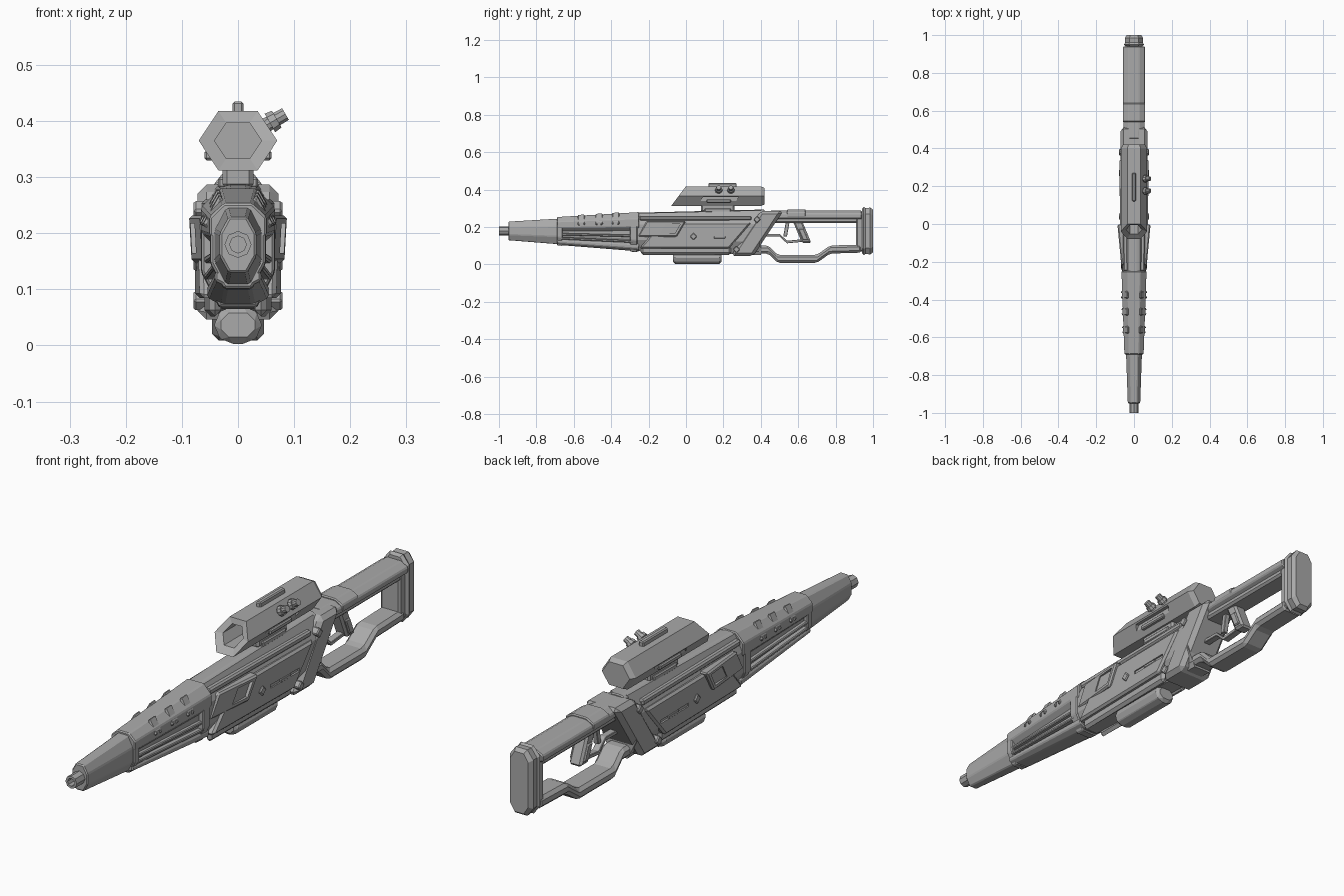
import bpy, bmesh, math
from mathutils import Matrix

cube = bpy.data.objects.get("Cube")
if cube:
    bpy.data.objects.remove(cube)

grey = bpy.data.materials.new("gunmetal grey")
grey.use_nodes = True
shade = (.4, .4, .4, 1)
grey.diffuse_color = shade
grey.node_tree.nodes["Principled BSDF"].inputs["Base Color"].default_value = shade


def finish(name, bm, bevel=0, mirror=False):
    bmesh.ops.recalc_face_normals(bm, faces=bm.faces)
    mesh = bpy.data.meshes.new(name)
    bm.to_mesh(mesh)
    bm.free()
    mesh.materials.append(grey)
    part = bpy.data.objects.new(name, mesh)
    bpy.context.collection.objects.link(part)
    if bevel:
        chamfer = part.modifiers.new("chamfer", 'BEVEL')
        chamfer.width, chamfer.segments = bevel, 1
        chamfer.limit_method, chamfer.angle_limit = 'ANGLE', math.radians(25)
    if mirror:
        part.modifiers.new("mirror", 'MIRROR')
    return part


def loft(name, rings, bevel=0, mirror=False):
    """Skin rings of equal length and cap both ends."""
    bm = bmesh.new()
    loops = [[bm.verts.new(point) for point in ring] for ring in rings]
    for near, far in zip(loops, loops[1:]):
        for i in range(len(near)):
            bm.faces.new((near[i - 1], near[i], far[i], far[i - 1]))
    bm.faces.new(loops[0])
    bm.faces.new(loops[-1])
    return finish(name, bm, bevel, mirror)


def cut(part, cutter):
    """Cut a pocket and discard the cutter."""
    cutter.hide_render = True
    pocket = part.modifiers.new("pocket", 'BOOLEAN')
    pocket.object, pocket.solver = cutter, 'EXACT'
    bpy.context.view_layer.update()
    graph = bpy.context.evaluated_depsgraph_get()
    mesh = bpy.data.meshes.new_from_object(part.evaluated_get(graph))
    part.modifiers.clear()
    part.data = mesh
    bpy.data.objects.remove(cutter)


# The tapering envelope that the whole front half follows
def height(y, share):
    top = .29 + .06 * min(y, 0)
    bottom = .05 - .08 * min(y, 0)
    return bottom + (top - bottom) * share


def width(y):
    return .07 + .035 * min(y, 0)


# Cross-sections
def octa(y, top, bottom, wide, shoulder=.3):
    drop = (top - bottom) * shoulder
    half = [(wide / 2, top), (wide, top - drop), (wide, bottom + drop), (wide / 2, bottom)]
    return [(x, y, z) for x, z in half] + [(-x, y, z) for x, z in reversed(half)]


def section(y, grow=0, low=0, high=1, narrow=1):
    return octa(y, height(y, high) + grow, height(y, low) - grow, width(y) * narrow + grow)


def polygon(y, radius, sides, z, squash=1, lean=0):
    ring = []
    for i in range(sides):
        angle = math.tau * i / sides
        rise = radius * squash * math.sin(angle)
        ring.append((radius * math.cos(angle), y + lean * rise, z + rise))
    return ring


# Side outlines in y and z
def quad(front, back, low, high, lean=0):
    return [(front, low), (back, low), (back + lean, high), (front + lean, high)]


def ribbon(path, thick):
    return ([(y, z + thick / 2) for y, z in path]
            + [(y, z - thick / 2) for y, z in reversed(path)])


# Part builders
def hull(name, front, back, bevel=0, **shape):
    return loft(name, [section(front, **shape), section(back, **shape)], bevel)


def central(name, outline, half, bevel=.008):
    return loft(name, [[(x, y, z) for y, z in outline] for x in (-half, half)], bevel)


def plate(name, outline, proud, inner=.03, flare=0, bevel=.006):
    """A pair of side plates standing proud of the envelope."""
    return loft(name, [[(inner, y, z) for y, z in outline],
                       [(width(y) + proud + flare * y, y, z) for y, z in outline]], bevel, True)


# Barrel
loft("muzzle", [polygon(y, radius, 8, .18) for y, radius in
                [(-.94, .024), (-1, .024), (-1, .015), (-.96, .015)]])
hull("barrel_shroud", -.95, -.67, bevel=.004, grow=-.004)

# Handguard
hull("handguard_core", -.68, -.25, grow=-.014)
hull("handguard_upper", -.69, -.25, bevel=.004, grow=.005, low=.5)
hull("handguard_lower", -.69, -.25, bevel=.004, high=.25, narrow=.9)
hull("front_collar", -.69, -.66, bevel=.004, grow=.003)
hull("rear_collar", -.3, -.26, bevel=.004, grow=.005)
for share in (.25, .4):
    rib = ribbon([(y, height(y, share)) for y in (-.67, -.28)], .012)
    plate("handguard_rib", rib, proud=0, bevel=.003)

# Clips over the handguard shoulders
for y in (-.56, -.465, -.375):
    ends = []
    for end in (y - .02, y + .02):
        outer = section(end, grow=.014)[:2]
        inner = section(end, grow=-.01)[:2]
        ends.append(outer + inner[::-1])
    clip = loft("handguard_clip", ends, bevel=.005, mirror=True)
    notch = quad(y - .009, y + .009, .18, height(y, .8))
    cut(clip, plate("clip_notch", notch, proud=.1, inner=.05, bevel=0))

# Main body and armour
hull("main_body", -.27, .4)
hull("top_spine", -.3, .42, bevel=.004, grow=.004, low=.9, narrow=.5)
plate("shoulder_plate", quad(-.25, .35, .236, .26), proud=-.005)
armour = plate("side_armour", quad(-.25, .23, .085, .225, lean=.12), proud=.007, bevel=.008)
cut(armour, plate("slot_cutter", quad(.09, .26, .14, .153), proud=.1, inner=.069, bevel=0))
plate("slot_bolt", quad(.15, .21, .139, .151), proud=.007, bevel=.002)
intake = plate("side_intake", quad(-.26, -.05, .148, .232, lean=.05),
               proud=.018, flare=.06)
cut(intake, plate("intake_cutter", quad(-.14, -.06, .165, .217, lean=.03),
                  proud=.1, inner=.069, bevel=0))
plate("lower_skirt", quad(-.24, .24, .052, .1), proud=-.01, bevel=.014)
for y, z in [(.04, .15), (.38, .24), (.27, .08)]:
    diamond = [(side, up) for _, side, up in
               [(0, y + a, z + b) for a, b in ((-.02, 0), (0, -.02), (.02, 0), (0, .02))]]
    plate("diamond_bolt", diamond, proud=.009, bevel=.004)

# Rear receiver and magazine
central("rear_receiver", quad(.24, .36, .046, .287, lean=.16), half=.072, bevel=.016)
loft("magazine", [octa(y, .07, .003, .042) for y in (-.07, .19)], bevel=.012)

# Stock frame
loft("stock_bar", [octa(y, .288, .235, wide) for y, wide in
                   [(.45, .05), (.54, .057), (.94, .057)]], bevel=.004)
loft("stock_bar_cap", [octa(y, .295, .24, .059) for y in (.54, .64)], bevel=.004)
central("stock_under_rail", quad(.46, .92, .222, .25), half=.042)
central("stock_lower", ribbon([(.3, .08), (.44, .08), (.49, .03), (.7, .03),
                               (.77, .08), (.94, .085)], .043), half=.046, bevel=.012)
central("stock_column", quad(.91, .95, .07, .28), half=.042)
loft("butt_plate", [octa(y, .308 - inset, .05 + inset, .053 - inset, shoulder=.13)
                    for y, inset in [(.94, .01), (.95, 0), (.96, .006), (.985, .004),
                                     (1, .015)]])

# Grip, trigger and guard
central("grip", quad(.62, .67, .115, .235, lean=-.05), half=.026)
central("grip_panel", quad(.625, .655, .13, .19, lean=-.025), half=.032, bevel=.004)
central("trigger", quad(.52, .54, .15, .235, lean=.015), half=.01, bevel=.002)
central("trigger_guard", ribbon([(.42, .157), (.5, .157), (.54, .12), (.64, .13)], .014),
        half=.014, bevel=.002)

# Scope with a hollow slanted hood
scope = loft("scope", [polygon(y, radius, 6, .365, squash=.87, lean=lean) for y, radius, lean in
                       [(.42, .058, 0), (.4, .07, 0), (-.04, .07, .75),
                        (-.03, .042, .75), (.12, .042, 0)]])
cut(scope, plate("scope_slot", quad(.07, .26, .325, .36, lean=.02),
                 proud=.1, inner=.053, bevel=0))
plate("scope_slot_bar", quad(.11, .24, .33, .348), proud=-.01, bevel=.004)
central("scope_top_rail", quad(.12, .27, .41, .435), half=.01, bevel=.004)
central("scope_mount", quad(.08, .26, .28, .32), half=.028)
central("mount_foot", quad(.1, .24, .28, .3), half=.036, bevel=.004)

# Adjustment knobs on the left shoulder of the scope
tilt = Matrix.Rotation(math.radians(60), 4, 'Y')
for y in (.175, .24):
    bm = bmesh.new()
    for radius, depth in [(.02, .014), (.014, .05)]:
        place = Matrix.Translation((.063, y, .4)) @ tilt
        bmesh.ops.create_cone(bm, cap_ends=True, segments=10, radius1=radius,
                              radius2=radius * .9, depth=depth, matrix=place)
    finish("scope_knob", bm)
